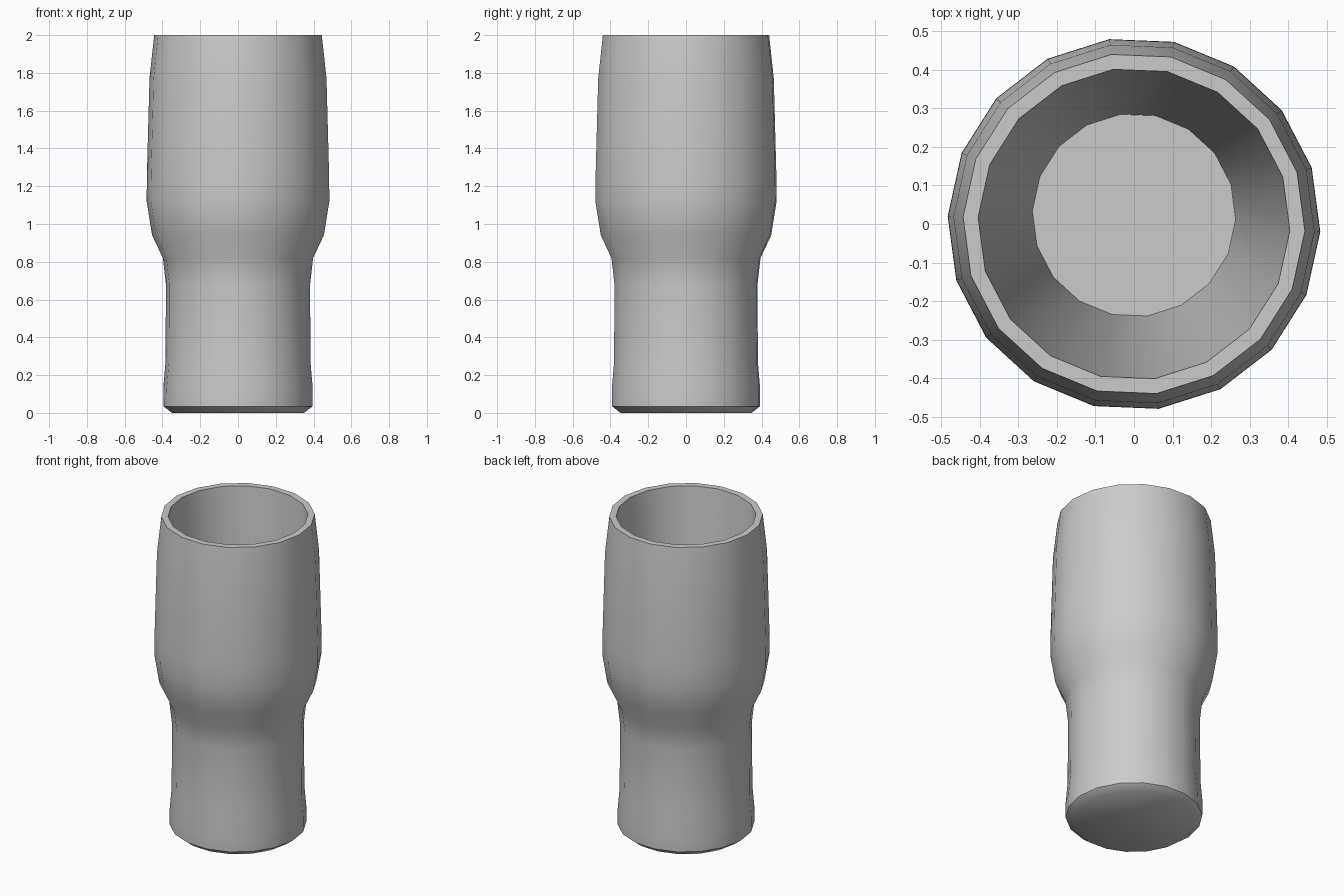
import bpy, bmesh, math

cube = bpy.data.objects.get("Cube")
if cube:
    bpy.data.objects.remove(cube, do_unlink=True)

SIDES = 18
PHASE = math.radians(-2.4)

grey = bpy.data.materials.new("plain_grey")
grey.use_nodes = True
grey.diffuse_color = (0.6, 0.6, 0.6, 1)
grey.node_tree.nodes["Principled BSDF"].inputs["Base Color"].default_value = (0.6, 0.6, 0.6, 1)

# Wall profile as (radius, height, y shift): outside upward, over the rim, down inside
profile = [
    (0.35, 0, 0), (0.395, 0.035, 0), (0.396, 0.13, 0), (0.384, 0.27, 0),
    (0.382, 0.68, 0), (0.398, 0.82, 0), (0.455, 0.94, 0), (0.484, 1.12, 0),
    (0.483, 1.25, 0), (0.469, 1.77, 0), (0.444, 2, 0),
    (0.405, 2, 0), (0.264, 0.1, 0.023),
]


def ring(bm, radius, height, shift):
    angles = [PHASE + math.tau * i / SIDES for i in range(SIDES)]
    return [bm.verts.new((radius * math.cos(a), radius * math.sin(a) + shift, height))
            for a in angles]


# Tumbler: closed shell with an underside and an inner floor
bm = bmesh.new()
rings = [ring(bm, *point) for point in profile]
for low, high in zip(rings, rings[1:]):
    for i in range(SIDES):
        j = (i + 1) % SIDES
        bm.faces.new((low[i], low[j], high[j], high[i]))
bm.faces.new(rings[0][::-1])
bm.faces.new(rings[-1])
bmesh.ops.recalc_face_normals(bm, faces=bm.faces)

mesh = bpy.data.meshes.new("drinking_glass")
bm.to_mesh(mesh)
bm.free()
mesh.materials.append(grey)
glass = bpy.data.objects.new("drinking_glass", mesh)
bpy.context.collection.objects.link(glass)

# Smooth walls with crisp rim, base edge and floor
bpy.ops.object.select_all(action="DESELECT")
glass.select_set(True)
bpy.context.view_layer.objects.active = glass
bpy.ops.object.shade_smooth_by_angle(angle=math.radians(45))
